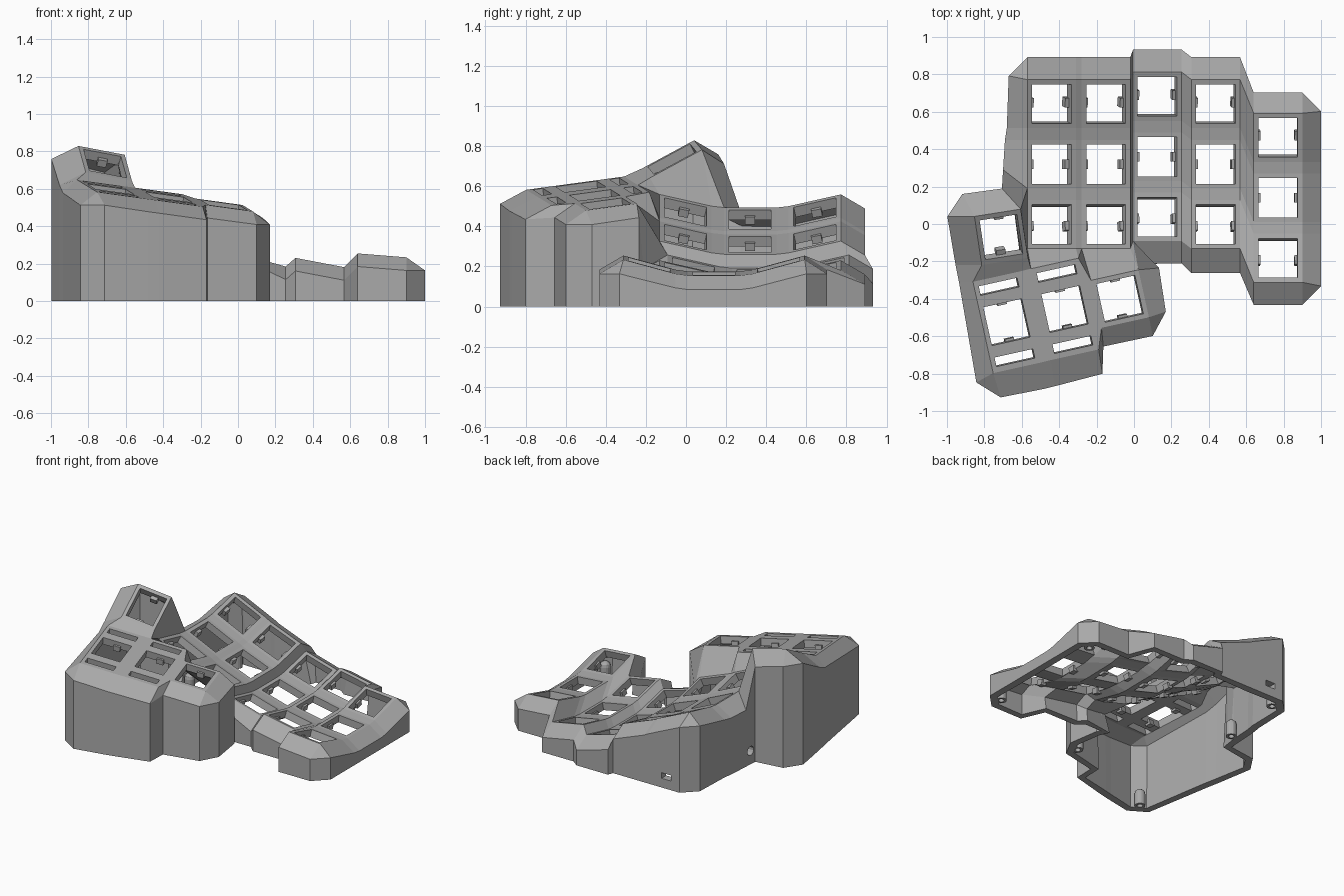
import bpy, bmesh
from math import cos, sin, pi, radians
from mathutils import Vector, Matrix

old = bpy.data.objects.get("Cube")
if old:
    bpy.data.objects.remove(old, do_unlink=True)

grey = bpy.data.materials.new("matte grey")
grey.use_nodes = True
grey.diffuse_color = (0.4, 0.4, 0.4, 1)
grey.node_tree.nodes["Principled BSDF"].inputs["Base Color"].default_value = (0.4, 0.4, 0.4, 1)


def add_object(name, bm):
    mesh = bpy.data.meshes.new(name)
    bm.to_mesh(mesh)
    bm.free()
    mesh.materials.append(grey)
    obj = bpy.data.objects.new(name, mesh)
    bpy.context.scene.collection.objects.link(obj)
    return obj


bm = bmesh.new()
corner = {}   # (pad name, "BL" / "BR" / "FR" / "FL") -> vertex
frames = []   # placement of each switch opening, and its clip axis
HALF, HOLE = 0.13, 0.105


def face(*verts):
    verts = [v for i, v in enumerate(verts) if v is not verts[i - 1]]
    return bm.faces.new(verts)


def pad(name, centre, u, v, slope, openings, half_v=HALF, clip_axis=0):
    """Sloping key plate; openings are (low, high) bands along v."""
    centre, u, v = Vector(centre), Vector(u), Vector(v)

    def point(a, b):
        d = u * a + v * b
        return bm.verts.new((centre.x + d.x, centre.y + d.y,
                             centre.z + slope[0] * d.x + slope[1] * d.y))

    bl, br, fr, fl = [point(a, b) for a, b in
                      ((-HALF, half_v), (HALF, half_v), (HALF, -half_v), (-HALF, -half_v))]
    for key, vert in zip(("BL", "BR", "FR", "FL"), (bl, br, fr, fl)):
        corner[name, key] = vert
    levels = [b for band in openings for b in band]
    left = [point(-HOLE, b) for b in levels]
    right = [point(HOLE, b) for b in levels]
    face(bl, fl, *left)
    face(fr, br, *reversed(right))
    face(fl, fr, right[0], left[0])
    face(br, bl, left[-1], right[-1])
    for i in range(1, len(levels) - 1, 2):
        face(left[i], right[i], right[i + 1], left[i + 1])
    x = Vector((u.x, u.y, slope[0] * u.x + slope[1] * u.y)).normalized()
    y = Vector((v.x, v.y, slope[0] * v.x + slope[1] * v.y)).normalized()
    n = x.cross(y).normalized()
    m = Matrix((x, n.cross(x), n)).transposed().to_4x4()
    frames.append((Matrix.Translation(centre) @ m, clip_axis))


# Finger columns: x, middle row y, middle row z, sideways slope, bowl curvature
columns = [(-0.44, 0.32, 0.435, -0.45, 0.35),
           (-0.15, 0.32, 0.31, -0.38, 0.35),
           (0.125, 0.36, 0.155, -0.28, 0.35),
           (0.437, 0.32, 0.14, -0.19, 0.35),
           (0.77, 0.14, 0.165, -0.08, 0.42)]
single = [(-HOLE, HOLE)]
for c, (x, y, z, sx, k) in enumerate(columns):
    for r in range(3):
        dy = 0.322 * (1 - r)
        pad(f"{c}{r}", (x, y + dy, z + k * dy * dy), (1, 0), (0, 1),
            (sx, 2 * k * dy), single)

# Thumb keys: two long plates with extra slots, one square, one raised
turn = radians(12.5)
tu, tv = (cos(turn), sin(turn)), (-sin(turn), cos(turn))
slotted = [(-0.22, -0.17), (-HOLE, HOLE), (0.17, 0.22)]
for name, x, y, bands, hv in (("T2", -0.68, -0.525, slotted, 0.25),
                              ("T3", -0.37, -0.455, slotted, 0.25),
                              ("T4", -0.075, -0.40, single, HALF)):
    z = 0.555 - 0.16 * (x + 0.37) + 0.1 * (y + 0.455)
    pad(name, (x, y, z), tu, tv, (-0.16, 0.1), bands, hv, 1)
pad("T1", (-0.71, -0.07, 0.735), (0.95, 0.15), (-0.15, 1.0), (-0.27, 0.5), single, HALF, 1)


def P(ref):
    return corner[tuple(ref.split("."))]


def patch(refs):
    face(*[P(r) for r in refs.split()])


# Webs between rows, between columns and at the crossings
for c in range(5):
    for r in range(3):
        if r < 2:
            patch(f"{c}{r}.FL {c}{r}.FR {c}{r+1}.BR {c}{r+1}.BL")
        if c < 4:
            patch(f"{c}{r}.BR {c+1}{r}.BL {c+1}{r}.FL {c}{r}.FR")
        if r < 2 and c < 4:
            patch(f"{c}{r}.FR {c+1}{r}.FL {c+1}{r+1}.BL {c}{r+1}.BR")

# Webs joining the thumb keys to each other and to the finger columns
for refs in ("T2.BR T3.BL T3.FL T2.FR", "T3.BR T4.BL T4.FL T3.FR",
             "T1.FL T1.FR T2.BR T2.BL", "T1.FR T3.BL T2.BR",
             "T1.BR 01.FL 02.BL", "T1.BR 02.BL 02.FL T1.FR",
             "T1.FR 02.FL T3.BL", "T3.BL 02.FL 02.FR T3.BR",
             "T3.BR 02.FR 12.FL", "T3.BR 12.FL T4.BL",
             "T4.BL 12.FL 12.FR T4.BR", "T4.BR 12.FR 22.FL"):
    patch(refs)

# Rim: plate corner and outward step, clockwise from the left side
rim = [("01.FL", -0.13, 0.10), ("01.BL", -0.12, 0), ("00.FL", -0.11, 0),
       ("00.BL", -0.10, 0.02), ("00.BL", 0, 0.12)]
rim += [(f"{c}0.{s}", 0, 0.12) for c, s in
        ((0, "BR"), (1, "BL"), (1, "BR"), (2, "BL"), (2, "BR"), (3, "BL"), (3, "BR"))]
rim += [("40.BL", 0, 0.11), ("40.BR", 0, 0.11), ("40.BR", 0.1, 0.01)]
rim += [(f"4{r}.{s}", 0.1, 0) for r, s in
        ((0, "FR"), (1, "BR"), (1, "FR"), (2, "BR"))]
rim += [("42.FR", 0.1, -0.02), ("42.FR", 0, -0.12), ("42.FL", 0, -0.12),
        ("32.FR", 0, -0.13), ("32.FL", 0, -0.13), ("22.FR", 0, -0.12),
        ("22.FL", 0.11, -0.12),
        ("T4.BR", 0.11, 0.01), ("T4.FR", 0.09, 0.03), ("T4.FR", 0.02, -0.1),
        ("T4.FL", 0.01, -0.1), ("T3.FR", 0.02, -0.13), ("T3.FL", 0.02, -0.14),
        ("T2.FR", 0.02, -0.14), ("T2.FL", 0.04, -0.13), ("T2.FL", -0.09, -0.05),
        ("T2.BL", -0.075, 0), ("T1.FL", -0.14, 0), ("T1.BL", -0.145, 0),
        ("T1.BL", -0.065, 0.12), ("T1.BR", -0.1, 0.11)]
ring = []
for ref, dx, dy in rim:
    p = P(ref)
    top = bm.verts.new(p.co + Vector((dx, dy, -0.07)))
    ring.append((p, top, bm.verts.new((top.co.x, top.co.y, 0))))


def pierced_wall(a, b, at, z, half_w, half_h, k):
    """Wall panel with a 4k-sided opening."""
    quad = [a[2], b[2], b[1], a[1]]
    along = b[2].co - a[2].co
    mid = a[2].co + along * at + Vector((0, 0, z))
    along.normalize()
    hole = []
    for i in range(4 * k):
        t = -3 * pi / 4 + i * pi / (2 * k)
        hole.append(bm.verts.new(mid + along * (half_w * cos(t)) + Vector((0, 0, half_h * sin(t)))))
    for i in range(4):
        arc = [hole[j % (4 * k)] for j in range(i * k, i * k + k + 1)]
        face(quad[i], quad[(i + 1) % 4], *reversed(arc))


for i, a in enumerate(ring):
    b = ring[(i + 1) % len(ring)]
    face(a[0], a[1], b[1], b[0])
    if rim[i][0] == "00.BL" and rim[i][1] == 0:      # cable port
        pierced_wall(a, b, 0.42, 0.09, 0.055, 0.03, 1)
    elif i == len(ring) - 1:                         # round socket
        pierced_wall(a, b, 0.5, 0.1, 0.034, 0.034, 3)
    else:
        face(a[1], a[2], b[2], b[1])

bmesh.ops.recalc_face_normals(bm, faces=bm.faces[:])
bm.normal_update()
up = sum(f.normal.z for f in P("21.BL").link_faces)
if up < 0:
    bmesh.ops.reverse_faces(bm, faces=bm.faces[:])
shell = add_object("case_shell", bm)
solid = shell.modifiers.new("thickness", "SOLIDIFY")
solid.thickness = 0.055
solid.offset = -1

# Switch clips on two sides of each opening
bm = bmesh.new()
for m, axis in frames:
    for side in (-1, 1):
        spot, size = [0, 0, -0.05], [0.05, 0.05, 0.04]
        spot[axis] = side * 0.112
        size[axis] = 0.04
        bmesh.ops.create_cube(bm, size=1, matrix=m @ Matrix.Translation(spot)
                              @ Matrix.Diagonal((*size, 1)))
add_object("switch_clips", bm)

# Domed screw posts with a blind bore, standing inside the walls
SIDES = 16
profile = [(0, 0.05), (0.02, 0.05), (0.02, 0), (0.037, 0), (0.037, 0.09),
           (0.032, 0.11), (0.018, 0.123), (0, 0.127)]
bm = bmesh.new()
for x, y in ((0.9, -0.33), (0.07, -0.51), (-0.74, -0.82),
             (-0.61, 0.3), (-0.56, 0.79), (0.9, 0.6)):
    vs = [bm.verts.new((x + r, y, z)) for r, z in profile]
    es = [bm.edges.new(pair) for pair in zip(vs, vs[1:])]
    bmesh.ops.spin(bm, geom=vs + es, cent=(x, y, 0), axis=(0, 0, 1),
                   angle=2 * pi, steps=SIDES, use_merge=True)
bmesh.ops.remove_doubles(bm, verts=bm.verts[:], dist=0.0005)
bmesh.ops.recalc_face_normals(bm, faces=bm.faces[:])
add_object("screw_posts", bm)
